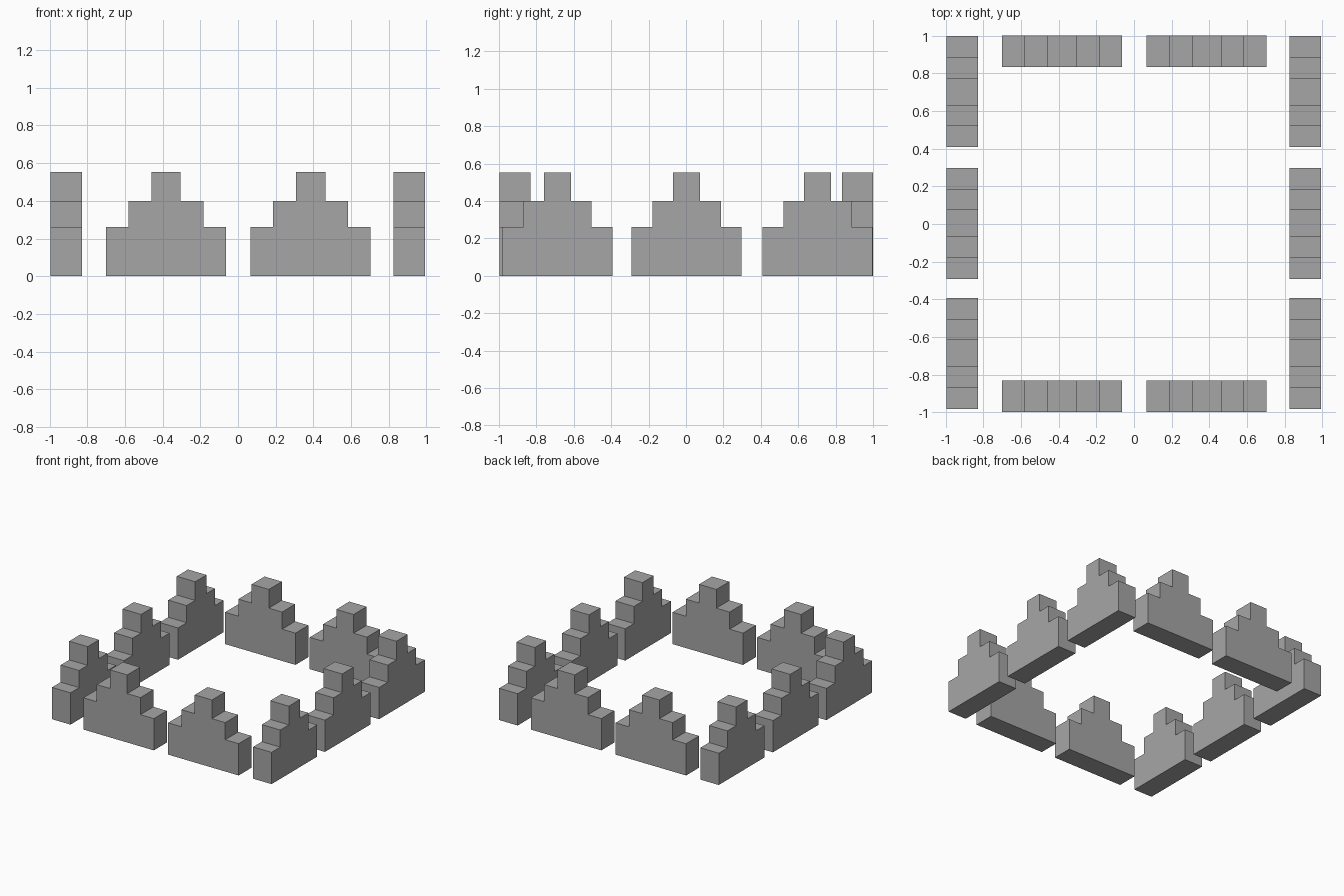
import bpy
import bmesh
from math import pi
from mathutils import Matrix, Vector

cube = bpy.data.objects.get("Cube")
if cube:
    bpy.data.objects.remove(cube, do_unlink=True)

# Single stone colour
stone = bpy.data.materials.new("stone_grey")
stone.use_nodes = True
colour = (0.38, 0.38, 0.38, 1)
stone.diffuse_color = colour
stone.node_tree.nodes["Principled BSDF"].inputs["Base Color"].default_value = colour

THICKNESS = 0.167
TIER_TOPS = (0.26, 0.40, 0.553)


def stepped_block(name, half_widths):
    """Mesh of a stepped silhouette extruded to the wall thickness."""
    right, bottom = [], 0
    for half, top in zip(half_widths, TIER_TOPS):
        right += [(half, bottom), (half, top)]
        bottom = top
    outline = right + [(-x, z) for x, z in reversed(right)]
    bm = bmesh.new()
    face = bm.faces.new([bm.verts.new((x, -THICKNESS / 2, z)) for x, z in outline])
    new = bmesh.ops.extrude_face_region(bm, geom=[face])["geom"]
    verts = [v for v in new if isinstance(v, bmesh.types.BMVert)]
    bmesh.ops.translate(bm, verts=verts, vec=(0, THICKNESS, 0))
    bmesh.ops.recalc_face_normals(bm, faces=bm.faces)
    mesh = bpy.data.meshes.new(name)
    bm.to_mesh(mesh)
    bm.free()
    mesh.materials.append(stone)
    return mesh


def place(name, mesh, x, y, turn=0):
    obj = bpy.data.objects.new(name, mesh)
    obj.matrix_world = Matrix.Translation(Vector((x, y, 0))) @ Matrix.Rotation(turn, 4, "Z")
    bpy.context.collection.objects.link(obj)


wide = stepped_block("wide_merlon", (0.319, 0.198, 0.078))
narrow = stepped_block("narrow_merlon", (0.295, 0.183, 0.073))

# Two merlons along the front and two along the back
for side, x in (("right", -0.382), ("left", 0.385)):
    place(f"front_{side}_merlon", wide, x, -0.914)
    place(f"back_{side}_merlon", wide, x, 0.9165)

# Three merlons along each side
for side, x in (("right", -0.912), ("left", 0.908)):
    for position, y in (("front", -0.687), ("middle", 0.003), ("back", 0.703)):
        place(f"{side}_side_{position}_merlon", narrow, x, y, pi / 2)
